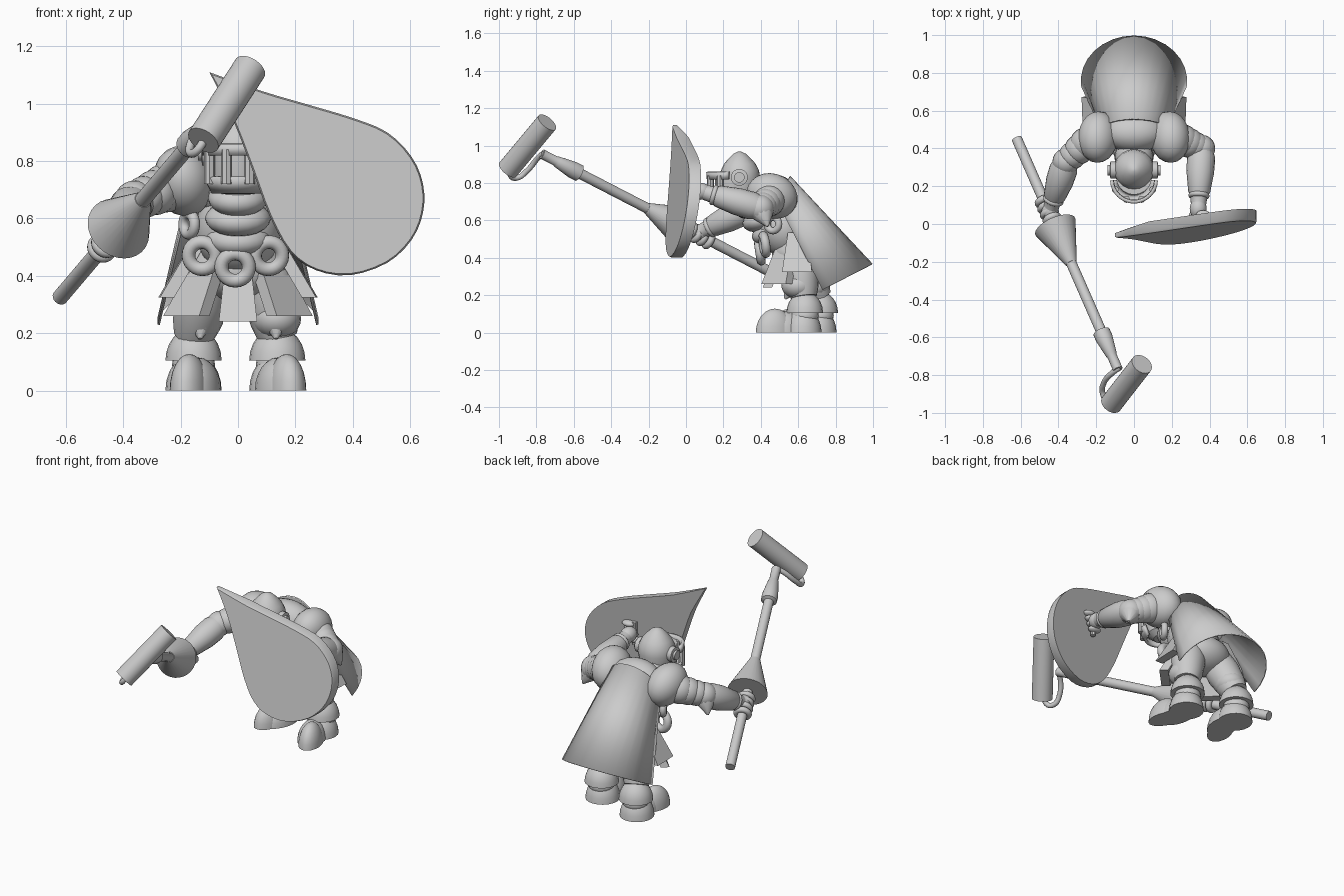
import bpy, bmesh, math
from math import sin, cos, pi, radians
from mathutils import Vector as V, Matrix, Euler

if "Cube" in bpy.data.objects:
    bpy.data.objects.remove(bpy.data.objects["Cube"])


def finish(bm, name, angle=35):
    bmesh.ops.recalc_face_normals(bm, faces=bm.faces[:])
    me = bpy.data.meshes.new(name)
    bm.to_mesh(me)
    bm.free()
    ob = bpy.data.objects.new(name, me)
    bpy.context.collection.objects.link(ob)
    bpy.ops.object.select_all(action='DESELECT')
    ob.select_set(True)
    bpy.context.view_layer.objects.active = ob
    if angle:
        bpy.ops.object.shade_smooth_by_angle(angle=radians(angle))
    return ob


def ball(name, loc, rad, rot=(0, 0, 0), cut=False):
    bm = bmesh.new()
    bmesh.ops.create_uvsphere(bm, u_segments=20, v_segments=12, radius=1)
    if cut:
        bmesh.ops.bisect_plane(bm, geom=bm.verts[:] + bm.edges[:] + bm.faces[:],
                               plane_co=(0, 0, 0), plane_no=(0, 0, 1), clear_inner=True)
        bmesh.ops.holes_fill(bm, edges=[e for e in bm.edges if e.is_boundary])
    m = Matrix.Translation(loc) @ Euler([radians(a) for a in rot]).to_matrix().to_4x4() @ Matrix.Diagonal((*rad, 1))
    bm.transform(m)
    return finish(bm, name)


def lathe(name, a, b, prof, seg=20):
    a, b = V(a), V(b)
    q = (b - a).to_track_quat('Z', 'Y')
    bm = bmesh.new()
    rings = [[bm.verts.new(a.lerp(b, t) + q @ V((r * cos(2 * pi * i / seg), r * sin(2 * pi * i / seg), 0)))
              for i in range(seg)] for t, r in prof]
    for p, n in zip(rings, rings[1:]):
        for i in range(seg):
            j = (i + 1) % seg
            bm.faces.new((p[i], p[j], n[j], n[i]))
    bm.faces.new(rings[0])
    bm.faces.new(rings[-1])
    return finish(bm, name)


def ring(name, loc, direction, major, minor):
    rot = V(direction).to_track_quat('Z', 'Y').to_euler()
    bpy.ops.mesh.primitive_torus_add(location=loc, rotation=rot, major_radius=major, minor_radius=minor,
                                     major_segments=24, minor_segments=12)
    bpy.context.object.name = name
    bpy.ops.object.shade_smooth_by_angle(angle=radians(50))


def loft(name, rows, thick, angle=8):
    bm = bmesh.new()
    vs = [[bm.verts.new(p) for p in row] for row in rows]
    for p, n in zip(vs, vs[1:]):
        for i in range(len(p) - 1):
            bm.faces.new((p[i], p[i + 1], n[i + 1], n[i]))
    ob = finish(bm, name, angle)
    s = ob.modifiers.new('thickness', 'SOLIDIFY')
    s.thickness, s.offset = thick, 0


# Teardrop shield: smooth outline on a tilted plane, with a thin sharp tip
ctrl = [V(p) for p in [(-.10, 1.11), (.08, 1.045), (.25, .995), (.40, .95), (.52, .90), (.605, .815), (.645, .72),
                       (.645, .62), (.605, .525), (.52, .445), (.39, .402), (.27, .42), (.18, .485), (.11, .61),
                       (.05, .77), (-.02, .95), (-.10, 1.11)]]
outline = []
for i in range(len(ctrl) - 1):
    p0, p1, p2, p3 = ctrl[max(i - 1, 0)], ctrl[i], ctrl[i + 1], ctrl[min(i + 2, len(ctrl) - 1)]
    for t in (0, 1 / 3, 2 / 3):
        outline.append(.5 * (2 * p1 + (p2 - p0) * t + (2 * p0 - 5 * p1 + 4 * p2 - p3) * t * t
                             + (3 * p1 - 3 * p2 + p3 - p0) * t ** 3))
bm = bmesh.new()
layers = []
for inset, depth in ((.02, 0), (0, .012), (0, .062)):
    layer = []
    for x, z in outline:
        thin = min(1, .4 + (x + .1 + 1.11 - z) * 2.5)
        px, pz = x + (.38 - x) * inset, z + (.67 - z) * inset
        layer.append(bm.verts.new((px, -.215 + .19 * px + .145 * pz + depth * thin, pz)))
    layers.append(layer)
n = len(outline)
for p, q in zip(layers, layers[1:]):
    for i in range(n):
        bm.faces.new((p[i], p[(i + 1) % n], q[(i + 1) % n], q[i]))
bm.faces.new(layers[0])
bm.faces.new(layers[-1])
finish(bm, 'shield', 30)

# Long pole with hand guard and collar
A, B = V((-.62, .45, .325)), V((-.085, -.77, .955))
lathe('pole', A, B, [(0, .028), (.833, .028), (.838, .046), (.865, .046), (.935, .03), (.94, .026), (1, .026)])
lathe('hand_guard', A.lerp(B, .38), A.lerp(B, .54), [(0, .115), (1, .03)], 28)

# Roller head and its bent wire
lathe('roller', (-.121, -.952, .872), (.042, -.742, 1.124), [(0, .059), (1, .059)], 28)
cu = bpy.data.curves.new('roller_wire', 'CURVE')
cu.dimensions, cu.bevel_depth, cu.bevel_resolution, cu.use_fill_caps = '3D', .015, 3, True
sp = cu.splines.new('BEZIER')
path = [(-.075, -.76, .955), (-.105, -.78, .945), (-.163, -.85, .865), (-.165, -.90, .828), (-.145, -.935, .835), (-.11, -.93, .885)]
sp.bezier_points.add(len(path) - 1)
for bp, co in zip(sp.bezier_points, path):
    bp.co, bp.handle_left_type, bp.handle_right_type = co, 'AUTO', 'AUTO'
bpy.context.collection.objects.link(bpy.data.objects.new('roller_wire', cu))

# Cape: open half cone hanging from the back
rows = []
for cen, rear, w in ((V((0, .50, .70)), V((0, .555, .835)), .17), (V((0, .755, .242)), V((0, .995, .365)), .278)):
    rows.append([cen + (rear - cen) * cos(t) + V((w * sin(t), 0, 0))
                 for t in [radians(-96 + 192 * i / 16) for i in range(17)]])
loft('cape', rows, .008)

# Torso bands, back and hips
ball('back', (0, .49, .72), (.17, .11, .125), (20, 0, 0))
for i, (y, z, rx) in enumerate([(.36, .67, .105), (.40, .60, .115), (.45, .53, .115)]):
    ball(f'belly_band_{i}', (0, y, z), (rx, .10, .06), (15, 0, 0))
ball('belly', (0, .52, .56), (.15, .14, .16), (20, 0, 0))
ball('hips', (0, .60, .42), (.17, .14, .11))

# Belt rings and flank rings
for x, z, y in ((-.125, .47, .42), (-.01, .43, .395), (.107, .47, .42)):
    ring('belt_ring', (x, y, z), (x * 1.2, -1, -.15), .048, .024)
for s in (-1, 1):
    ring('flank_ring', (s * .17, .465, .58), (s, -.6, 0), .036, .019)

# Flared skirt panels, the side ones riding higher
for a, w, lift in ((-88, .08, .085), (-46, .09, .02), (0, .067, 0), (46, .09, .02), (88, .08, .085)):
    a = radians(a)
    bm = bmesh.new()
    for z, k, f in ((.45, .55, .65), (.24, 1, 1)):
        for depth in (0, -.05):
            c = V((sin(a) * (.275 * k + depth), .60 - cos(a) * (.19 * k + depth), z + lift))
            for s in (-1, 1):
                bm.verts.new(c + V((cos(a), sin(a), 0)) * w * f * s)
    bmesh.ops.convex_hull(bm, input=bm.verts[:])
    finish(bm, 'skirt_panel', 0)

# Helmet with peak, ears, brim and face bars
lathe('helmet_dome', (0, .29, .76), (0, .285, .968),
      [(0, .095), (.3, .108), (.5, .103), (.68, .085), (.82, .06), (.94, .034), (1, .008)])
lathe('face_cup', (0, .25, .685), (0, .25, .86), [(0, .05), (.15, .085), (.4, .095), (1, .095)])
ball('neck', (0, .36, .72), (.10, .10, .08))


def arc(r, z, h=88):
    return [V((r * sin(t), .235 - r * cos(t), z)) for t in [radians(-h + h * i / 8) for i in range(17)]]


loft('visor_brim', [arc(.115, .82), arc(.118, .86)], .018, 35)
loft('visor_chin', [arc(.085, .69), arc(.113, .745)], .016, 35)
for a in (-62, -21, 21, 62):
    a = radians(a)
    x, y = .112 * sin(a), .235 - .112 * cos(a)
    lathe('face_bar', (x, y, .72), (x, y, .84), [(0, .019), (1, .019)], 8)
for s in (-1, 1):
    lathe('ear_disc', (s * .09, .285, .83), (s * .14, .285, .83), [(0, .045), (.7, .045), (.75, .028), (1, .028)])

# Shoulders and arms
hands = {-1: ((-.36, .33, .66), (-.445, .07, .535)), 1: ((.358, .40, .665), (.34, .08, .755))}
for s, (elbow, hand) in hands.items():
    e, h, sh = V(elbow), V(hand), V((s * .22, .46, .72))
    ball('pauldron', (s * .19, .46, .73), (.105, .14, .12), (-25, s * 15, 0))
    for i, t in enumerate((.25, .5, .75)):
        ball(f'upper_arm_{i}', sh.lerp(e, t), (.085 - .006 * i,) * 3)
    ball('elbow', e, (.072, .072, .072))
    out = V((s * .4, .3, -.8)).normalized()
    lathe('elbow_spike', e, e + out * .115, [(0, .06), (.4, .055), (1, .006)], 12)
    lathe('forearm', e, h, [(0, .06), (.15, .075), (.4, .073), (.72, .058), (.78, .045), (.95, .04)])
    ring('wrist_band', e.lerp(h, .78), e - h, .042, .014)
    ball('palm', h, (.045, .055, .045))

# Fingers gripping the pole and the shield handle
for i in range(4):
    ring('grip_finger', A.lerp(B, .27 + .026 * i), B - A, .035, .018)
lathe('shield_handle', (.33, .035, .68), (.33, .035, .82), [(0, .016), (1, .016)], 10)
for i in range(4):
    ball('shield_finger', (.33 + .012 * i, .045, .715 + .03 * i), (.04, .028, .018))

# Legs: the left one stands further forward
for s, oy in ((-1, .08), (1, 0)):
    x = s * .145 - .01 if s < 0 else .137
    lathe('thigh', (s * .10, .60, .42), (x, .63 + oy, .19), [(0, .09), (.4, .098), (.8, .085), (1, .07)])
    ball('knee', (s * .135, .60 + oy, .25), (.085, .09, .07))
    lathe('knee_point', (s * .132, .57 + oy, .25), (s * .132, .53 + oy, .18), [(0, .06), (1, .006)], 12)
    ball('greave', (x, .635 + oy, .105), (.098, .098, .115), cut=True)
    ball('ankle', (x, .635 + oy, .09), (.075, .075, .06))
    ball('heel', (x, .625 + oy, 0), (.098, .10, .13), cut=True)
    ball('instep', (s * .14, .53 + oy, 0), (.078, .12, .115), (0, 0, s * 15), True)
    ball('toe_cap', (s * .17, .475 + oy, 0), (.065, .105, .128), (0, 0, s * 15), True)
